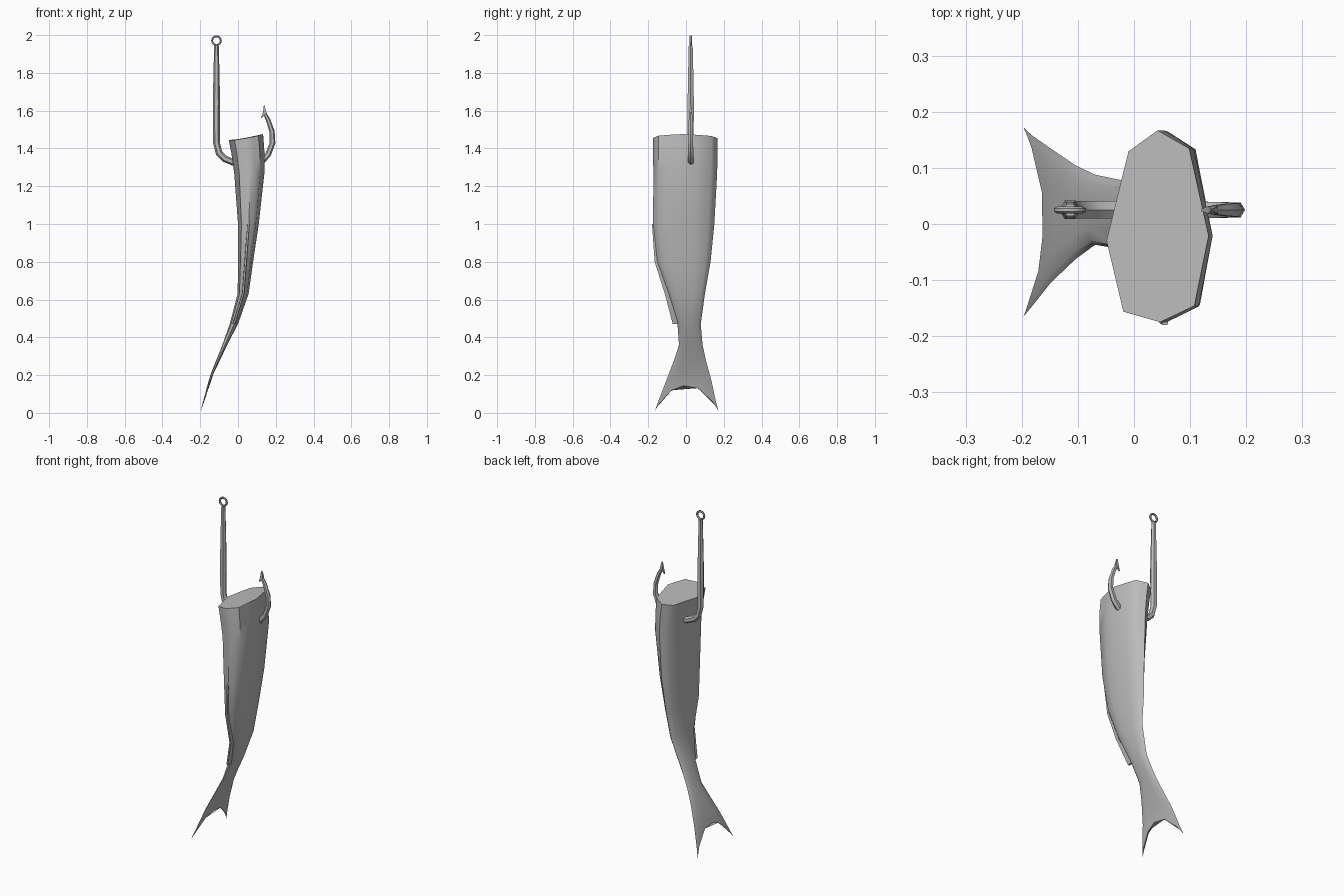
import bpy, bmesh, math
from mathutils import Vector

cube = bpy.data.objects.get("Cube")
if cube:
    bpy.data.objects.remove(cube)

grey = bpy.data.materials.new("plain_grey")
grey.use_nodes = True
COLOUR = (0.5, 0.5, 0.5, 1)
grey.diffuse_color = COLOUR
grey.node_tree.nodes["Principled BSDF"].inputs["Base Color"].default_value = COLOUR
HOOK_Y = 0.025


def finish(obj, angle=50):
    obj.data.materials.clear()
    obj.data.materials.append(grey)
    bpy.ops.object.select_all(action='DESELECT')
    obj.select_set(True)
    bpy.context.view_layer.objects.active = obj
    bpy.ops.object.shade_smooth_by_angle(angle=math.radians(angle))
    return obj


def mesh_object(name, bm, angle=50):
    bmesh.ops.recalc_face_normals(bm, faces=bm.faces)
    mesh = bpy.data.meshes.new(name)
    bm.to_mesh(mesh)
    bm.free()
    obj = bpy.data.objects.new(name, mesh)
    bpy.context.collection.objects.link(obj)
    return finish(obj, angle)


def loft(name, rings, angle=50):
    bm = bmesh.new()
    rows = [[bm.verts.new(p) for p in ring] for ring in rings]
    for a, b in zip(rows, rows[1:]):
        for i in range(len(a)):
            j = (i + 1) % len(a)
            bm.faces.new((a[i], a[j], b[j], b[i]))
    bm.faces.new(rows[0])
    bm.faces.new(rows[-1])
    return mesh_object(name, bm, angle)


def tube(name, path, cyclic=False):
    """Round rod through (x, z, radius) points."""
    curve = bpy.data.curves.new(name, 'CURVE')
    curve.dimensions = '3D'
    curve.bevel_depth = 0.01
    curve.bevel_resolution = 1
    curve.use_fill_caps = True
    line = curve.splines.new('POLY')
    line.points.add(len(path) - 1)
    line.use_cyclic_u = cyclic
    for point, (x, z, r) in zip(line.points, path):
        point.co = (x, HOOK_Y, z, 1)
        point.radius = r / 0.01
    obj = bpy.data.objects.new(name, curve)
    bpy.context.collection.objects.link(obj)
    bpy.ops.object.select_all(action='DESELECT')
    obj.select_set(True)
    bpy.context.view_layer.objects.active = obj
    bpy.ops.object.convert(target='MESH')
    return finish(bpy.context.object)


# Spine: height, middle x and half thickness of the body
SPINE = [(0.0, -0.2, 0.003), (0.2, -0.14, 0.007), (0.28, -0.105, 0.01),
         (0.36, -0.07, 0.013), (0.47, -0.022, 0.022), (0.63, 0.027, 0.029),
         (0.8, 0.04, 0.04), (1.0, 0.055, 0.055), (1.27, 0.06, 0.08),
         (1.38, 0.052, 0.088), (1.46, 0.042, 0.091)]


def spine(z):
    for (z0, x0, t0), (z1, x1, t1) in zip(SPINE, SPINE[1:]):
        if z <= z1:
            f = max(0, (z - z0) / (z1 - z0))
            return x0 + f * (x1 - x0), t0 + f * (t1 - t0)
    return SPINE[-1][1:]


# Eight-sided cross-section, with one extra point on each side
OCTAGON = [Vector(p) for p in ((-0.57, 0.78), (0, 1), (0.62, 0.81), (1, -0.1),
                               (0.72, -0.83), (0.05, -1), (-0.67, -0.89), (-1, -0.15))]
SECTION = []
for i, p in enumerate(OCTAGON):
    SECTION += [p, (p + OCTAGON[(i + 1) % 8]) / 2]

# Body and forked tail: height, lowest y, highest y, fork depth
STATIONS = [(1.46, -0.175, 0.167, 0), (1.38, -0.176, 0.167, 0), (1.27, -0.172, 0.165, 0),
            (1.0, -0.175, 0.15, 0), (0.8, -0.155, 0.13, 0), (0.63, -0.095, 0.1, 0),
            (0.47, -0.045, 0.078, 0), (0.36, -0.037, 0.088, 0), (0.29, -0.063, 0.105, 0.01),
            (0.21, -0.105, 0.135, 0.04), (0.165, -0.145, 0.157, 0.1),
            (0.145, -0.165, 0.172, 0.135)]
rings = []
for z, low, high, fork in STATIONS:
    ring = []
    for sx, sy in SECTION:
        h = z - fork * abs(sy) ** 2.2
        x, t = spine(h)
        if z > 1.45:                       # slanted cut at the head end
            h += 0.016 * sx - 0.006 * sy * sy
        ring.append((x + t * sx, (low + high) / 2 + (high - low) / 2 * sy, h))
    rings.append(ring)
loft("fish_body", rings)

# Thin belly fin ending in a small step
fin = []
for z, outer, inner in ((1.0, -0.18, -0.14), (0.8, -0.166, -0.11),
                        (0.63, -0.112, -0.06), (0.47, -0.07, -0.03)):
    x = spine(z)[0]
    fin.append([(x - 0.008, inner, z), (x - 0.005, outer, z),
                (x + 0.005, outer, z), (x + 0.008, inner, z)])
loft("belly_fin", fin, 30)

# Hook: shank, bend and upturned point
tube("hook", [(-0.114, 1.945, 0.012), (-0.114, 1.8, 0.016), (-0.114, 1.65, 0.019),
              (-0.114, 1.43, 0.018), (-0.1, 1.375, 0.018), (-0.07, 1.345, 0.018),
              (-0.02, 1.325, 0.018), (0.05, 1.315, 0.018), (0.125, 1.33, 0.017),
              (0.16, 1.37, 0.016), (0.183, 1.43, 0.015), (0.18, 1.49, 0.014),
              (0.16, 1.55, 0.012), (0.142, 1.585, 0.009), (0.138, 1.63, 0.001)])

# Eye at the top of the shank
tube("hook_eye", [(-0.114 + 0.023 * math.cos(a * math.tau / 16),
                   1.971 + 0.023 * math.sin(a * math.tau / 16), 0.006)
                  for a in range(16)], True)

# Barb behind the point
barb = []
for x0, x1, z, w in ((0.136, 0.142, 1.625, 0.003), (0.132, 0.15, 1.59, 0.007),
                     (0.12, 0.126, 1.56, 0.002)):
    barb.append([(x0, HOOK_Y - w, z), (x1, HOOK_Y - w, z),
                 (x1, HOOK_Y + w, z), (x0, HOOK_Y + w, z)])
loft("hook_barb", barb, 30)
